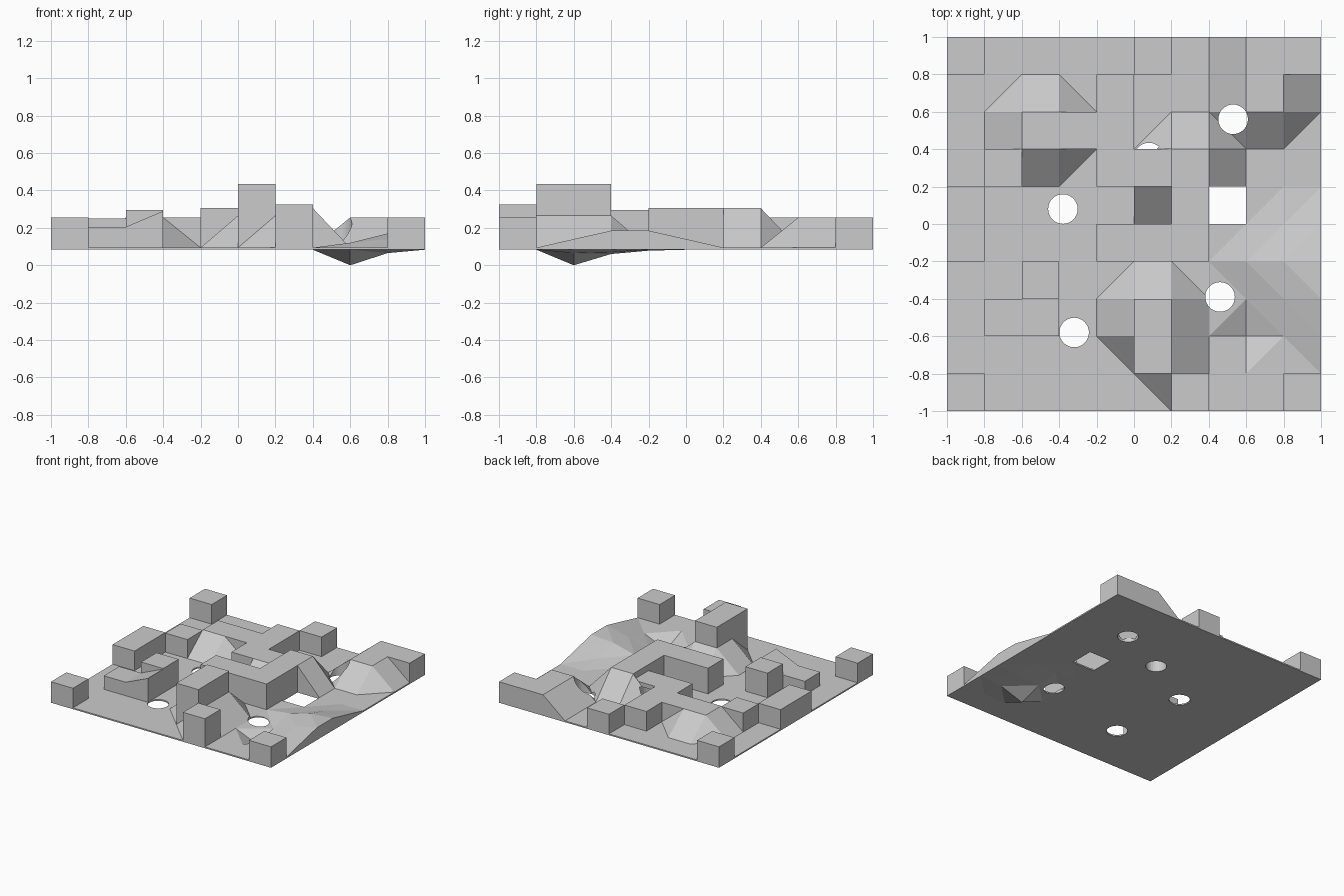
import bpy
import bmesh

cube = bpy.data.objects.get("Cube")
if cube:
    bpy.data.objects.remove(cube)

N, S = 10, 0.2
BASE, UNDER = 0.094, 0.083

grey = bpy.data.materials.new("light_grey")
grey.use_nodes = True
grey.diffuse_color = (0.6, 0.6, 0.6, 1)
grey.node_tree.nodes["Principled BSDF"].inputs["Base Color"].default_value = (0.6, 0.6, 0.6, 1)

# Raised grid points: height -> grid positions
hills = {
    0.255: [(2, 7), (3, 7), (2, 8), (3, 8), (8, 8), (9, 8), (8, 9), (9, 9), (8, 10), (9, 10)],
    0.265: [(5, 2), (5, 3), (6, 1), (6, 2), (6, 3)],
    0.305: [(6, 7), (7, 7), (7, 6)],
    0.185: [(10, 3), (10, 4)],
    0.14: [(10, 2), (10, 5), (9, 3)],
    0.17: [(9, 4)],
    0.12: [(8, 4), (9, 5)],
    0.07: [(8, 3)],
    0.012: [(8, 2)],
}
top = {p: z for z, pts in hills.items() for p in pts}

# Hollow bulging below the slab
under = {(8, 2): 0.0, (8, 3): 0.06, (9, 2): 0.065, (9, 3): 0.07, (8, 4): 0.078}

# Flat-topped blocks: column, row, width, depth, height
blocks = [
    (0, 0, 1, 1, 0.255), (9, 0, 1, 1, 0.255), (0, 9, 1, 1, 0.255), (9, 9, 1, 1, 0.255),
    (5, 9, 1, 1, 0.255), (4, 6, 1, 3, 0.255), (3, 7, 1, 1, 0.255), (5, 6, 1, 1, 0.255),
    (0, 4, 1, 2, 0.255), (1, 6, 1, 1, 0.25), (1, 2, 1, 1, 0.205), (2, 3, 1, 1, 0.295),
    (4, 4, 3, 1, 0.305), (6, 5, 1, 2, 0.305), (6, 0, 1, 1, 0.325), (5, 1, 1, 2, 0.435),
]
# Ramped cells: corner heights counter-clockwise from front -x corner
cells = {(2, 2): (0.205, 0.29, 0.29, 0.205), (5, 5): (BASE, BASE, 0.255, 0.255)}
for i0, j0, w, d, z in blocks:
    for i in range(i0, i0 + w):
        for j in range(j0, j0 + d):
            cells[i, j] = (z,) * 4

OPENING = (7, 5)
R = 0.079
# Round holes: x, y, top of the cut
holes = [(-0.38, 0.08, 0.6), (-0.32, -0.58, 0.6), (0.46, -0.39, 0.6),
         (0.53, 0.56, 0.6), (0.08, 0.355, 0.22)]


def split_quad(bm, q):
    """Two triangles, split between the corners closest in height."""
    if abs(q[1].co.z - q[3].co.z) <= abs(q[0].co.z - q[2].co.z):
        tris = ((0, 1, 3), (1, 2, 3))
    else:
        tris = ((0, 1, 2), (0, 2, 3))
    for t in tris:
        bm.faces.new([q[k] for k in t])


def add_cell(bm, i, j):
    """Closed column from the underside to the ground surface."""
    corners = [(i, j), (i + 1, j), (i + 1, j + 1), (i, j + 1)]
    heights = cells.get((i, j)) or [top.get(c, BASE) for c in corners]
    hi = [bm.verts.new((a * S - 1, b * S - 1, z)) for (a, b), z in zip(corners, heights)]
    lo = [bm.verts.new((a * S - 1, b * S - 1, under.get((a, b), UNDER))) for a, b in corners]
    split_quad(bm, hi)
    split_quad(bm, lo[::-1])
    for k in range(4):
        n = (k + 1) % 4
        bm.faces.new((lo[k], lo[n], hi[n], hi[k]))


def make_object(name, bm):
    bmesh.ops.recalc_face_normals(bm, faces=bm.faces)
    mesh = bpy.data.meshes.new(name)
    bm.to_mesh(mesh)
    bm.free()
    mesh.materials.append(grey)
    obj = bpy.data.objects.new(name, mesh)
    bpy.context.collection.objects.link(obj)
    return obj


# Cylindrical cutters
cutters = []
for x, y, z in holes:
    bpy.ops.mesh.primitive_cylinder_add(vertices=32, radius=R, depth=z + 0.2,
                                        location=(x, y, (z - 0.2) / 2))
    cutter = bpy.context.object
    cutter.name = "hole_cutter"
    cutter.hide_render = True
    cutter.data.materials.append(grey)
    cutters.append(cutter)

# Terrain, with pierced cells built separately
terrain = bmesh.new()
for i in range(N):
    for j in range(N):
        if (i, j) == OPENING:
            continue
        cx, cy = (i + 0.5) * S - 1, (j + 0.5) * S - 1
        reach = S / 2 + R - 0.001
        cuts = [c for c, (x, y, z) in zip(cutters, holes)
                if abs(x - cx) < reach and abs(y - cy) < reach]
        if not cuts:
            add_cell(terrain, i, j)
            continue
        bm = bmesh.new()
        add_cell(bm, i, j)
        cell = make_object("pierced_ground", bm)
        bpy.context.view_layer.objects.active = cell
        for c in cuts:
            mod = cell.modifiers.new("hole", "BOOLEAN")
            mod.operation = "DIFFERENCE"
            mod.solver = "EXACT"
            mod.object = c
            bpy.ops.object.modifier_apply(modifier=mod.name)
make_object("terrain", terrain)

for c in cutters:
    bpy.data.objects.remove(c)
